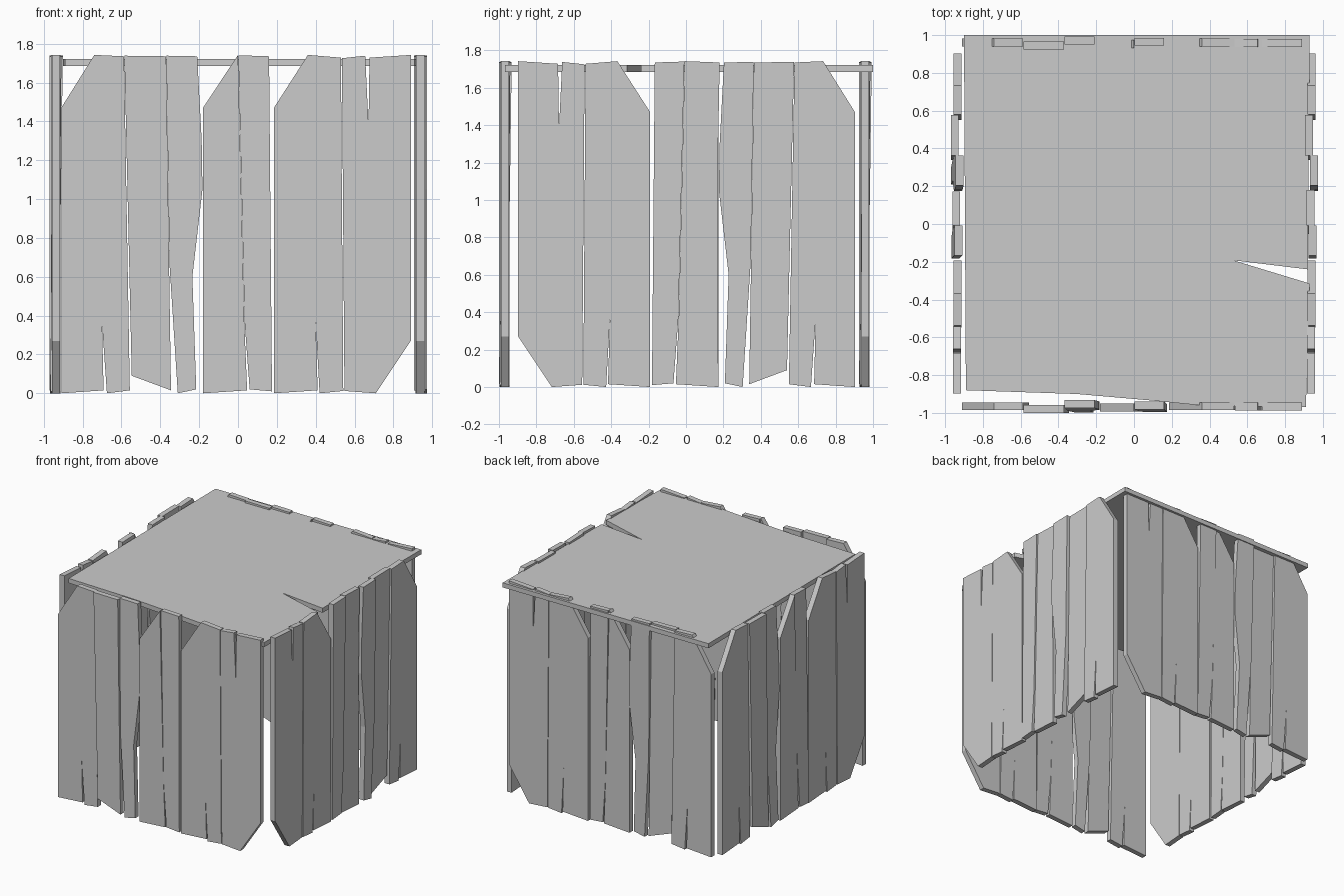
import bpy, bmesh
from math import pi
from mathutils import Matrix

if "Cube" in bpy.data.objects:
    bpy.data.objects.remove(bpy.data.objects["Cube"])

THICK = 0.042
HEIGHT = 1.74

# Plank outlines (along the wall, height), with outward offset and lean at the foot
PLANK_1 = [(-.91, 0), (-.692, .015), (-.70, .36), (-.675, 0), (-.557, .015),
           (-.587, 1.735), (-.74, 1.742), (-.91, 1.47)]
PLANK_2 = [(-.547, .09), (-.345, .015), (-.355, .67), (-.37, 1.735), (-.585, 1.738)]
PLANK_3 = [(-.31, 0), (-.215, .02), (-.235, .6), (-.183, 1.05), (-.187, 1.3),
           (-.21, 1.735), (-.369, 1.738), (-.353, .67)]
PLANK_4 = [(-.18, 0), (.047, .015), (.032, .37), (0, 1.742), (-.18, 1.47)]
PLANK_5 = [(.06, .02), (.175, .01), (.16, 1.735), (.002, 1.74), (.034, .37)]
PLANK_6 = [(.185, 0), (.41, .015), (.40, .37), (.42, 0), (.542, .012),
           (.53, 1.728), (.36, 1.742), (.185, 1.47)]
PLANK_7 = [(.548, .012), (.71, 0), (.89, .27), (.89, 1.742), (.677, 1.728),
           (.672, 1.38), (.655, 1.738), (.535, 1.725)]
PLANKS = [(PLANK_1, 0, 0), (PLANK_2, .014, 0), (PLANK_3, -.012, .024),
          (PLANK_4, .006, 0), (PLANK_5, -.005, .015), (PLANK_6, 0, 0), (PLANK_7, .002, 0)]


def prism(name, points, direction, place=None, move=None):
    """Closed outline of 3D points, extruded along a direction."""
    bm = bmesh.new()
    face = bm.faces.new([bm.verts.new(p) for p in points])
    ext = bmesh.ops.extrude_face_region(bm, geom=[face], use_keep_orig=True)
    new = [g for g in ext["geom"] if isinstance(g, bmesh.types.BMVert)]
    bmesh.ops.translate(bm, verts=new, vec=direction)
    if move:
        for v in bm.verts:
            v.co = move(v.co)
    bmesh.ops.triangulate(bm, faces=[f for f in bm.faces if len(f.verts) > 4])
    bmesh.ops.recalc_face_normals(bm, faces=bm.faces)
    mesh = bpy.data.meshes.new(name)
    bm.to_mesh(mesh)
    bm.free()
    obj = bpy.data.objects.new(name, mesh)
    if place:
        obj.matrix_world = place
    bpy.context.collection.objects.link(obj)
    return obj


def wall(name, place, full_top=False):
    """Row of seven split planks facing local -y."""
    for i, (outline, offset, lean) in enumerate(PLANKS):
        if full_top and i == 3:          # this wall keeps its middle corner
            outline = outline[:-1] + [(-.187, 1.735), (-.175, 1.1)]
        if full_top:
            lean = 0
        pts = [(x, -.986 - offset - lean * (1 - z / HEIGHT), z) for x, z in outline]
        prism(f"{name}_plank_{i + 1}", pts, (0, THICK, 0), place)


# Four plank walls: back and right are shifted copies of front and left
turn = Matrix.Rotation(-pi / 2, 4, 'Z')
wall("front", Matrix.Identity(4))
wall("back", Matrix.Translation((0, 1.925, 0)))
wall("left", Matrix.Translation((.03, -.007, 0)) @ turn)
wall("right", Matrix.Translation((1.905, -.007, 0)) @ turn, True)

# Flat roof board with a crooked front edge and a split on the right
roof = [(-.89, -.88), (-.3, -.9), (.1, -.935), (.38, -.963), (.91, -.968),
        (.93, -.315), (.525, -.192), (.92, -.24), (.93, 1), (-.9, 1)]
prism("roof_board", [(x, y, 1.685) for x, y in roof], (0, 0, .037))
